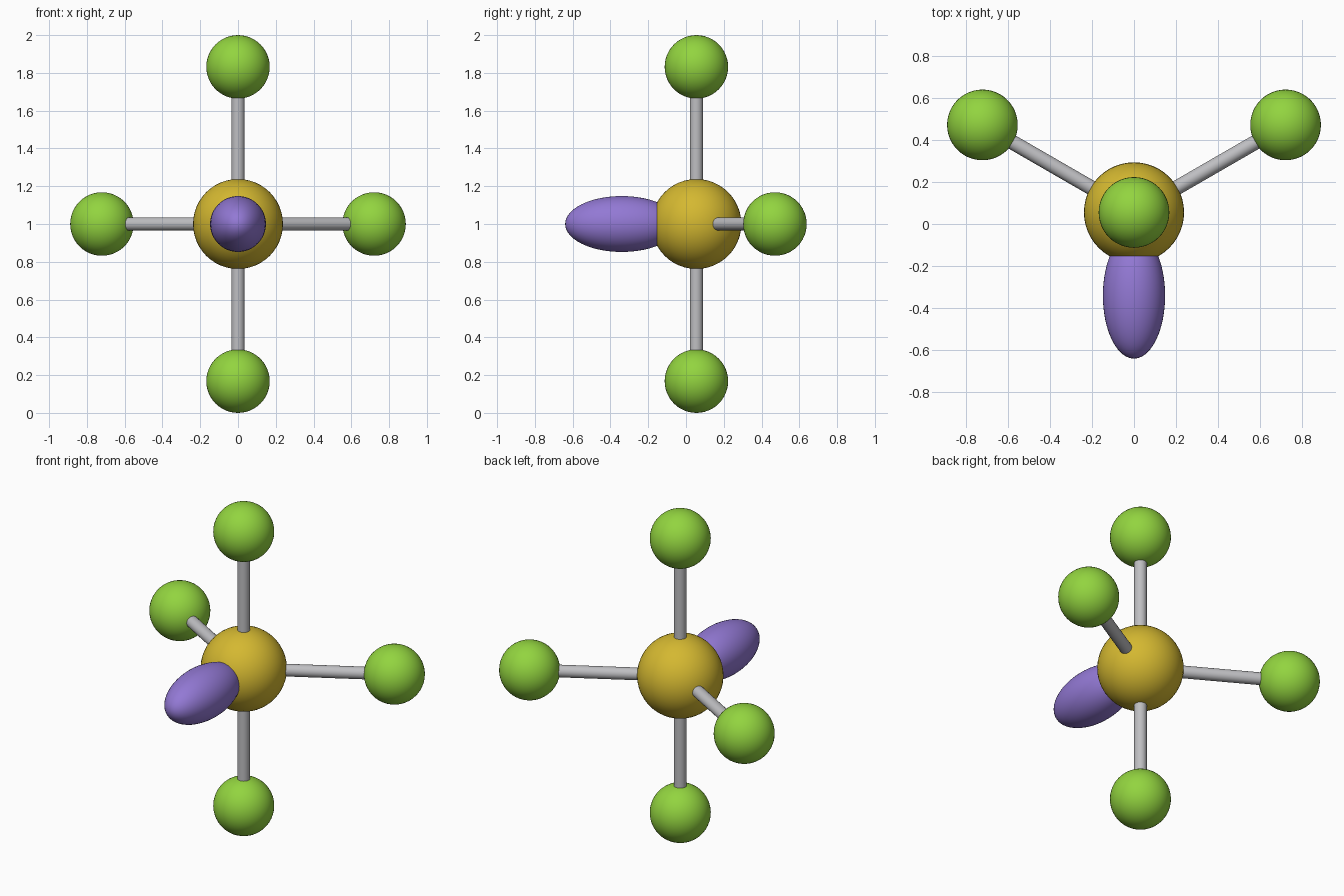
import bpy
from math import radians
from mathutils import Vector

cube = bpy.data.objects.get("Cube")
if cube:
    bpy.data.objects.remove(cube, do_unlink=True)


def material(name, color):
    m = bpy.data.materials.new(name)
    m.use_nodes = True
    m.diffuse_color = (*color, 1)
    m.node_tree.nodes["Principled BSDF"].inputs["Base Color"].default_value = (*color, 1)
    return m


gold = material("gold", (0.66, 0.48, 0.03))
green = material("green", (0.29, 0.66, 0.05))
purple = material("purple", (0.29, 0.19, 0.66))
grey = material("grey", (0.52, 0.52, 0.54))


def finish(name, mat):
    obj = bpy.context.object
    obj.name = name
    obj.data.materials.append(mat)
    bpy.ops.object.shade_smooth_by_angle(angle=radians(40))
    return obj


def ball(name, center, radius, mat):
    bpy.ops.mesh.primitive_uv_sphere_add(segments=48, ring_count=24, radius=radius, location=center)
    return finish(name, mat)


def rod(name, start, end, radius, mat):
    axis = end - start
    bpy.ops.mesh.primitive_cylinder_add(vertices=24, radius=radius, depth=axis.length,
                                        location=(start + end) / 2,
                                        rotation=axis.to_track_quat('Z', 'Y').to_euler())
    return finish(name, mat)


# Central ball
center = Vector((0, 0.055, 1))
ball("central_ball", center, 0.238, gold)

# Four outer balls, each joined to the centre by a rod
directions = {
    "top": Vector((0, 0, 1)),
    "bottom": Vector((0, 0, -1)),
    "left": Vector((0.866, 0.5, 0)),
    "right": Vector((-0.866, 0.5, 0)),
}
for side, direction in directions.items():
    tip = center + direction * 0.832
    rod(side + "_rod", center, tip, 0.035, grey)
    ball(side + "_ball", tip, 0.168, green)

# Stretched lobe at the front
lobe = ball("front_lobe", (0, -0.34, 1), 1, purple)
lobe.scale = (0.148, 0.3, 0.148)
